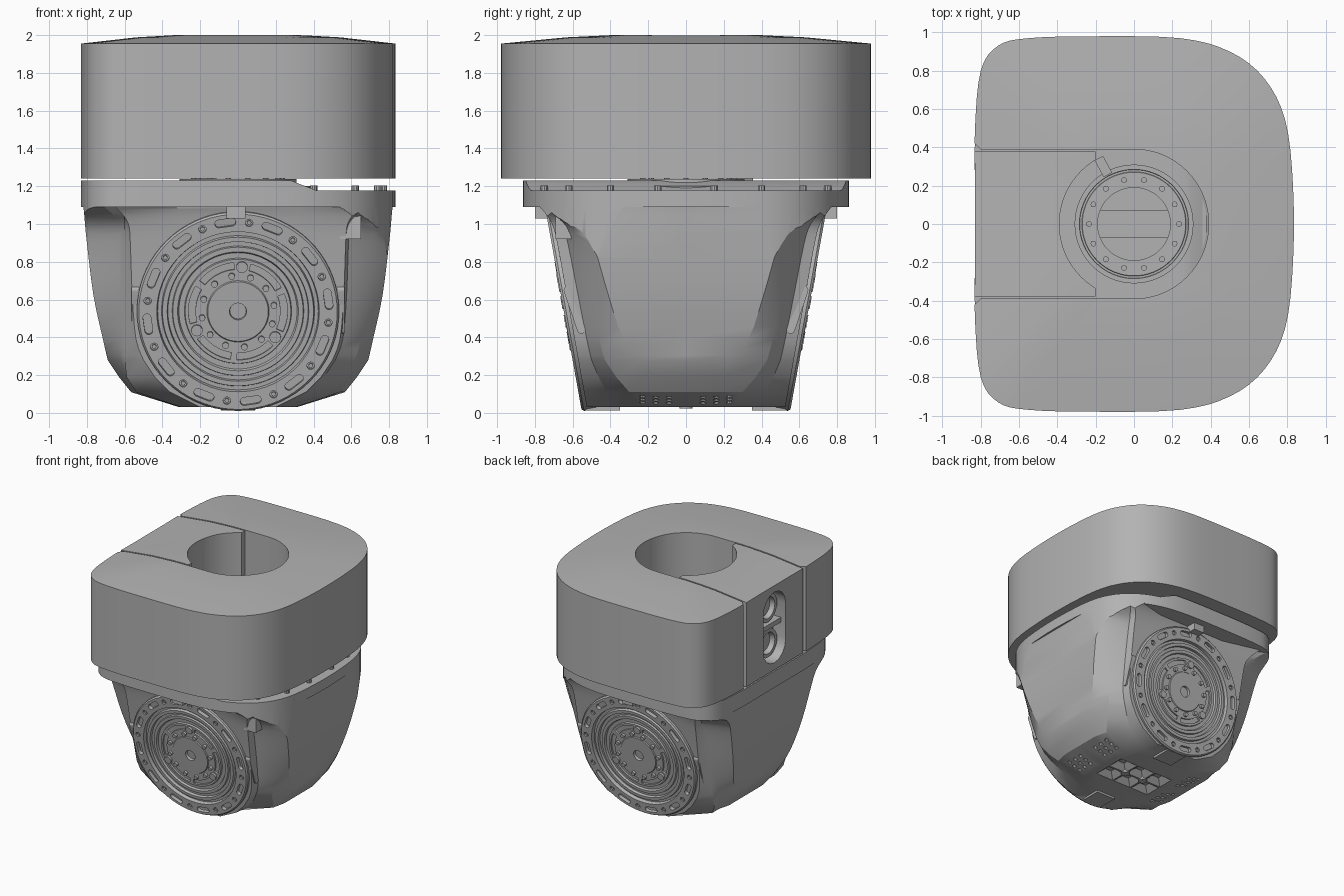
import bpy, bmesh
from math import sin, cos, pi, radians
from mathutils import Matrix, Vector

cube = bpy.data.objects.get("Cube")
if cube:
    bpy.data.objects.remove(cube, do_unlink=True)

grey = bpy.data.materials.new("machined_grey")
grey.use_nodes = True
COLOR = (0.45, 0.45, 0.45, 1)
grey.diffuse_color = COLOR
grey.node_tree.nodes["Principled BSDF"].inputs["Base Color"].default_value = COLOR
parts = []


def solid(bm, rings, m=Matrix()):
    """Skin a stack of equal-length point rings and cap both ends."""
    rows = [[bm.verts.new(m @ Vector(p)) for p in r] for r in rings]
    n = len(rows[0])
    for a, b in zip(rows, rows[1:]):
        for i in range(n):
            bm.faces.new((a[i], a[(i + 1) % n], b[(i + 1) % n], b[i]))
    bm.faces.new(rows[0][::-1])
    bm.faces.new(rows[-1])


def flat(pts, z, s=1.0):
    return [(x * s, y * s, z) for x, y in pts]


def prism(bm, pts, z0, z1, m=Matrix()):
    solid(bm, [flat(pts, z0), flat(pts, z1)], m)


def circle(r, n=24, c=(0, 0)):
    return [(c[0] + r * cos(2 * pi * i / n), c[1] + r * sin(2 * pi * i / n)) for i in range(n)]


def polar(r, deg):
    return (r * cos(radians(deg)), r * sin(radians(deg)))


def box(x, y, cx=0, cy=0):
    return [(cx - x, cy - y), (cx + x, cy - y), (cx + x, cy + y), (cx - x, cy + y)]


def pill(half, r):
    """Upright stadium outline."""
    arc = [polar(r, 180 * i / 8) for i in range(9)]
    return [(x, y + half) for x, y in arc] + [(-x, -y - half) for x, y in arc]


def sector(r0, r1, a0, a1, n=10):
    angs = [a0 + (a1 - a0) * i / n for i in range(n + 1)]
    return [polar(r1, a) for a in angs] + [polar(r0, a) for a in angs[::-1]]


def smooth(pts, n=4, closed=True):
    """Catmull-Rom curve through the points."""
    out, k = [], len(pts)
    for i in range(k if closed else k - 1):
        ids = [(i + j) % k if closed else min(max(i + j, 0), k - 1) for j in (-1, 0, 1, 2)]
        a, b, c, d = (Vector(pts[j]) for j in ids)
        for s in range(n):
            t = s / n
            out.append(tuple((2 * b + (c - a) * t + (2 * a - 5 * b + 4 * c - d) * t * t
                              + (3 * b - a - 3 * c + d) * t ** 3) / 2))
    return out if closed else out + [pts[-1]]


def finish(name, bm, m=Matrix(), part=True):
    bmesh.ops.recalc_face_normals(bm, faces=bm.faces)
    me = bpy.data.meshes.new(name)
    bm.to_mesh(me)
    bm.free()
    ob = bpy.data.objects.new(name, me)
    ob.matrix_world = m
    bpy.context.collection.objects.link(ob)
    if part:
        me.materials.append(grey)
        parts.append(ob)
    else:
        ob.hide_render = True
    return ob


def boolean(ob, cutter, op="DIFFERENCE"):
    mod = ob.modifiers.new("cut", "BOOLEAN")
    mod.object, mod.operation, mod.solver = cutter, op, "EXACT"
    bpy.context.view_layer.objects.active = ob
    bpy.ops.object.modifier_apply(modifier=mod.name)


def make(name, pts, z0, z1, m=Matrix(), part=True):
    bm = bmesh.new()
    prism(bm, pts, z0, z1)
    return finish(name, bm, m, part)


# Upper block outline: squarish at -x, swept round at +x
half = [(0.83, 0.2), (0.79, 0.54), (0.68, 0.76), (0.5, 0.9), (0.24, 0.97), (-0.2, 0.98),
        (-0.55, 0.97), (-0.71, 0.93), (-0.8, 0.8), (-0.83, 0.5), (-0.83, 0.2)]
outline = smooth(half + [(x, -y) for x, y in half[::-1]])
domed = [flat(outline, 1.24), flat(outline, 1.955), flat(outline, 1.988, 0.65), flat(outline, 2, 0.4)]
blocks = []
for name in ("upper_block", "slot_insert"):
    bm = bmesh.new()
    solid(bm, domed)
    blocks.append(finish(name, bm))
block, insert = blocks

# U-shaped slot through the block, and the insert that fills its mouth
edge = [(-0.9, 0.46), (-0.83, 0.42), (-0.8, 0.39)]
slot = edge + [polar(0.39, 90 - 180 * i / 32) for i in range(33)] + [(x, -y) for x, y in edge[::-1]]
boolean(block, make("slot_cutter", slot, 1, 2.2, part=False))
boolean(insert, make("insert_cutter", box(0.4, 0.378, -0.6), 1, 2.2, part=False), "INTERSECT")
boolean(insert, make("bore_cutter", circle(0.39, 64), 1, 2.2, part=False))

# Connector recess in the insert's outer face; local z points into the block
side = Matrix.Translation((-0.83, 0, 1.6)) @ Matrix.Rotation(pi / 2, 4, "Z") @ Matrix.Rotation(pi / 2, 4, "X")
boolean(insert, make("recess_cutter", pill(0.15, 0.15), -0.12, 0.12, side, part=False))
bm = bmesh.new()
for y in (-0.15, 0.15):
    solid(bm, [flat(circle(r, 24, (0, y)), z) for r, z in
               ((0.12, 0.13), (0.12, 0.06), (0.09, 0.06), (0.08, 0.1))], side)
prism(bm, box(0.145, 0.02), 0.04, 0.13, side)
finish("connectors", bm)

# Lower housing: sections of height, side x, panel y, band x, band y, motor x, flare
levels = [(0.03, 0.31, 0.15, 0.3, 0.25, 0.2, 0), (0.11, 0.566, 0.18, 0.54, 0.3, 0.36, 0),
          (0.19, 0.63, 0.2, 0.59, 0.37, 0.44, 0)]
levels += smooth([(0.28, 0.69, 0.22, 0.62, 0.43, 0.5, 0), (0.39, 0.715, 0.33, 0.65, 0.46, 0.54, 0),
                  (0.62, 0.765, 0.41, 0.68, 0.51, 0.56, 0), (0.9, 0.8, 0.49, 0.71, 0.57, 0.57, 0),
                  (1, 0.81, 0.53, 0.73, 0.62, 0.58, 0.01), (1.06, 0.815, 0.6, 0.76, 0.71, 0.62, 0.04),
                  (1.1, 0.82, 0.76, 0.78, 0.79, 0.66, 0.1)], 3, False)
rings = []
for z, X, P, B, Q, D, flare in levels:
    Y = 0.52 + 0.18 * z
    right = [(X, 0), (X, P), (B, Q), (D + 0.015, (Q + Y) / 2), (D, Y + flare), (D * 0.5, Y)]
    left = [(-D * 0.5, Y), (-D, Y + flare), (-min(B, 0.6), (Q + Y) / 2), (-min(B, 0.63 + flare), Q + 0.03),
            (-X, P + 0.05), (-X, 0)]
    rim = right + left
    rings.append([(x, y, z) for x, y in rim + [(x, -y) for x, y in rim[-2:0:-1]]])
bm = bmesh.new()
solid(bm, rings)
housing = finish("lower_housing", bm)

# Rim under the block trims the housing corners; thicker top plate ramps down at +x
rim_line = [(x, y * 0.88) for x, y in outline]
boolean(housing, make("trim_cutter", rim_line, -0.1, 1.15, part=False), "INTERSECT")
rim_part = make("housing_rim", rim_line, 1.09, 1.178)
bm = bmesh.new()
prism(bm, rim_line, 1.17, 1.23)
bmesh.ops.bisect_plane(bm, geom=bm.verts[:] + bm.edges[:] + bm.faces[:], plane_co=(0.28, 0, 1.23),
                       plane_no=(0.36, 0, 0.93), clear_outer=True)
bmesh.ops.holes_fill(bm, edges=[e for e in bm.edges if e.is_boundary])
plate = finish("top_plate", bm)

# Bearing ring seen through the bore
bm = bmesh.new()
solid(bm, [flat(circle(r, 64), z) for r, z in ((0.38, 1.16), (0.38, 1.2), (0.31, 1.2), (0.31, 1.238),
                                              (0.285, 1.238), (0.28, 1.215), (0.27, 1.235), (0.15, 1.235))])
ring = finish("bearing_ring", bm)
shaft = make("shaft_cutter", circle(0.19, 48), 0.5, 1.5, part=False)
for ob in (housing, rim_part, plate, ring):
    boolean(ob, shaft)
bm = bmesh.new()
for i in range(14):
    prism(bm, circle(0.015, 10, polar(0.235, i * 360 / 14)), 1.22, 1.243)
prism(bm, box(0.025, 0.05), 1.2, 1.25, Matrix.Translation((-0.16, 0.3, 0)) @ Matrix.Rotation(0.5, 4, "Z"))
for x, y in ((0.4, 0.75), (0.62, 0.62), (0.74, 0.4), (0.77, 0.15)):
    for s in (-1, 1):
        prism(bm, circle(0.02, 10, (x, y * s)), 1.17, 1.205)
finish("ring_screws", bm)
make("inner_crossbar", box(0.2, 0.07), 0.9, 1.0)

# Motor discs: turned face with pill slots, arc windows and screws
turned = [(0.535, -0.2), (0.535, -0.012), (0.525, 0), (0.43, 0), (0.425, -0.03), (0.405, -0.03),
          (0.4, -0.008), (0.375, -0.008), (0.37, -0.035), (0.35, -0.035), (0.345, -0.015), (0.32, -0.015),
          (0.31, -0.035), (0.285, -0.035), (0.28, -0.015), (0.165, -0.015), (0.16, -0.008), (0.045, -0.008),
          (0.04, -0.06)]
bm = bmesh.new()
solid(bm, [flat(circle(r, 72), d) for r, d in turned])
disc = finish("front_motor_disc", bm)
bm = bmesh.new()
for i in range(12):
    turn = Matrix.Rotation(radians(30 * i + 8), 4, "Z") @ Matrix.Translation((0.482, 0, 0))
    prism(bm, pill(0.035, 0.021), -0.03, 0.1, turn)
    prism(bm, circle(0.02, 12), -0.02, 0.1, Matrix.Rotation(radians(15), 4, "Z") @ turn)
for a in (95, 215, 335):
    for b in (0, 54):
        prism(bm, sector(0.225, 0.262, a + b, a + b + 46), -0.05, 0.1)
boolean(disc, finish("disc_cutter", bm, part=False))
bm = bmesh.new()
for i in range(12):
    prism(bm, circle(0.012, 8, polar(0.482, 30 * i + 23)), -0.03, -0.004)
    prism(bm, circle(0.017, 12, polar(0.193, 30 * i + 10)), -0.03, 0.005)
for a in (85, 205, 325):
    prism(bm, circle(0.03, 16, polar(0.24, a)), -0.04, 0.002)
screws = finish("front_disc_screws", bm)

tilt = Matrix.Translation((0, -0.55 - 0.18 * 0.535, 0.535)) @ Matrix.Rotation(radians(100.2), 4, "X")
half_turn = Matrix.Rotation(pi, 4, "Z")
for ob in (disc, screws):
    ob.matrix_world = tilt
    back = ob.copy()
    back.name = ob.name.replace("front", "back")
    back.matrix_world = half_turn @ tilt
    bpy.context.collection.objects.link(back)
    parts.append(back)

# Clips above the discs, side bracket, and pill-shaped side ribs
bm = bmesh.new()
for s in (-1, 1):
    prism(bm, box(0.05, 0.05, -0.01, 0.75 * s), 1.03, 1.1)
prism(bm, box(0.055, 0.06, 0.595, -0.63), 0.92, 1.08)
finish("clips", bm)
bm = bmesh.new()
for sx in (-1, 1):
    for sy in (-1, 1):
        m = Matrix.Translation((0.545 * sx, 0.59 * sy, 0.545)) @ Matrix.Rotation(-0.33 * sy, 4, "X") \
            @ Matrix.Rotation(pi / 2, 4, "Z") @ Matrix.Rotation(pi / 2, 4, "X")
        prism(bm, pill(0.11, 0.022), -0.02, 0.02, m)
finish("side_ribs", bm)

# Underside: vent holes, faceted sole pockets with studs, and feet below the discs
bm = bmesh.new()
for s in (-1, 1):
    for x in (0.38, 0.43, 0.48):
        for y in (-0.23, -0.16, -0.09, 0.09, 0.16, 0.23):
            prism(bm, circle(0.016, 10, (x * s, y)), -0.1, 0.06 + 0.31 * (x - 0.31))
for x in (-0.18, 0, 0.18):
    for y in (-0.08, 0.08):
        solid(bm, [flat(box(w, w * 0.85, x, y), z) for w, z in ((0.088, 0.02), (0.084, 0.03), (0.03, 0.075))])
boolean(housing, finish("sole_cutter", bm, part=False))
bm = bmesh.new()
for x in (-0.09, 0.09):
    prism(bm, circle(0.035, 16, (x, 0)), 0.022, 0.08)
for s in (-1, 1):
    prism(bm, box(0.09, 0.09, 0, 0.44 * s), 0.012, 0.06)
finish("sole_studs_and_feet", bm)

# Shading with crisp machined edges
for ob in parts:
    bpy.ops.object.select_all(action="DESELECT")
    ob.select_set(True)
    bpy.context.view_layer.objects.active = ob
    bpy.ops.object.shade_smooth_by_angle(angle=radians(28))
for ob in list(bpy.data.objects):
    if ob.name.endswith("_cutter"):
        bpy.data.objects.remove(ob, do_unlink=True)
